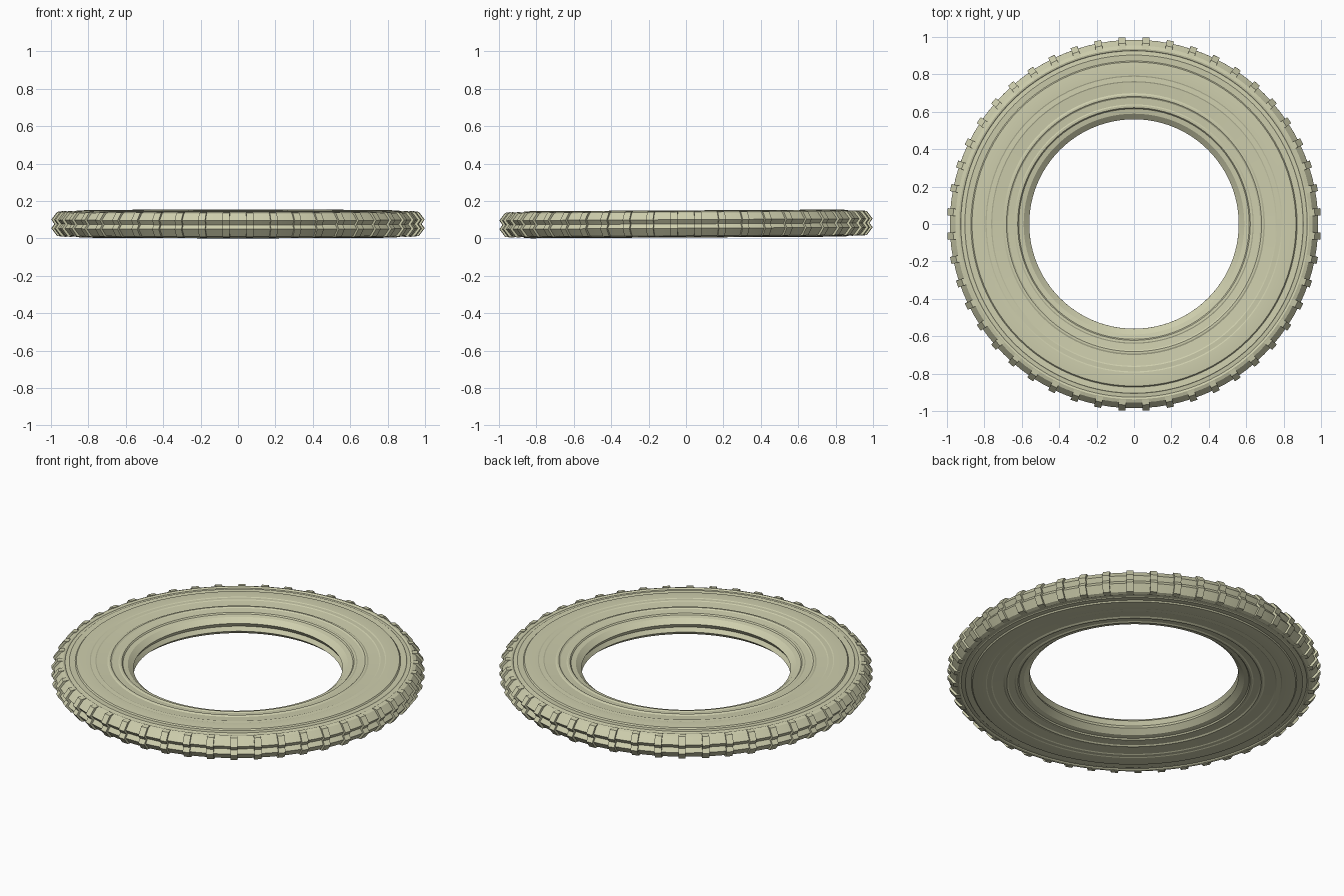
import bpy, bmesh, math
from mathutils import Matrix, Vector

if "Cube" in bpy.data.objects:
    bpy.data.objects.remove(bpy.data.objects["Cube"])

MID_Z = 0.0775
PLACE = Matrix.Translation((0, 0, MID_Z)) @ Matrix.Rotation(math.radians(0.3), 4, 'X')

rubber = bpy.data.materials.new("pale_rubber")
rubber.diffuse_color = (0.62, 0.62, 0.42, 1)
rubber.use_nodes = True
rubber.node_tree.nodes["Principled BSDF"].inputs["Base Color"].default_value = rubber.diffuse_color


def make_object(name, bm):
    bmesh.ops.recalc_face_normals(bm, faces=bm.faces)
    mesh = bpy.data.meshes.new(name)
    bm.to_mesh(mesh)
    bm.free()
    mesh.materials.append(rubber)
    ob = bpy.data.objects.new(name, mesh)
    bpy.context.collection.objects.link(ob)
    ob.matrix_world = PLACE
    return ob


def mirrored(half):
    # close an (r, h) half profile that starts and/or ends on h = 0
    return half + [(r, -h) for r, h in reversed(half) if h > 0]


# Ring body: grooved tread, stepped sidewalls and grooved inner rim
body_half = [
    (0.967, 0), (0.985, 0.023), (0.955, 0.060), (0.937, 0.066), (0.930, 0.064),
    (0.926, 0.060), (0.908, 0.062), (0.904, 0.065), (0.872, 0.063), (0.866, 0.070),
    (0.830, 0.0725), (0.794, 0.0715), (0.788, 0.069), (0.764, 0.070), (0.758, 0.067),
    (0.700, 0.063), (0.692, 0.067), (0.682, 0.067), (0.674, 0.061), (0.640, 0.058),
    (0.634, 0.061), (0.622, 0.060), (0.616, 0.053), (0.590, 0.048), (0.560, 0.023),
    (0.575, 0)]


def lathe(name, profile, n):
    bm = bmesh.new()
    rings = []
    for i in range(n):
        a = 2 * math.pi * i / n
        rings.append([bm.verts.new((r * math.cos(a), r * math.sin(a), h))
                      for r, h in profile])
    m = len(profile)
    for i in range(n):
        p, q = rings[i], rings[(i + 1) % n]
        for j in range(m):
            k = (j + 1) % m
            bm.faces.new((p[j], q[j], q[k], p[k]))
    return make_object(name, bm)


ring = lathe("tyre_body", mirrored(body_half), 96)
bpy.context.view_layer.objects.active = ring
ring.select_set(True)
bpy.ops.object.shade_smooth_by_angle(angle=math.radians(15))

# Tread ribs: 48 narrow cross bars that follow the grooved tread
rib_half = [(0.982, 0), (0.999, 0.023), (0.968, 0.064), (0.940, 0.068), (0.940, 0.050)]
rib_profile = mirrored(rib_half)
COUNT, HALF_W = 48, 0.019
bm = bmesh.new()
for i in range(COUNT):
    a = 2 * math.pi * (i + 0.5) / COUNT
    turn = Matrix.Rotation(a, 3, 'Z')
    sides = [[bm.verts.new(turn @ Vector((r, s * HALF_W, h))) for r, h in rib_profile]
             for s in (-1, 1)]
    p, q = sides
    bm.faces.new(p)
    bm.faces.new(q[::-1])
    for j in range(len(p)):
        k = (j + 1) % len(p)
        bm.faces.new((p[k], p[j], q[j], q[k]))
make_object("tread_ribs", bm)
